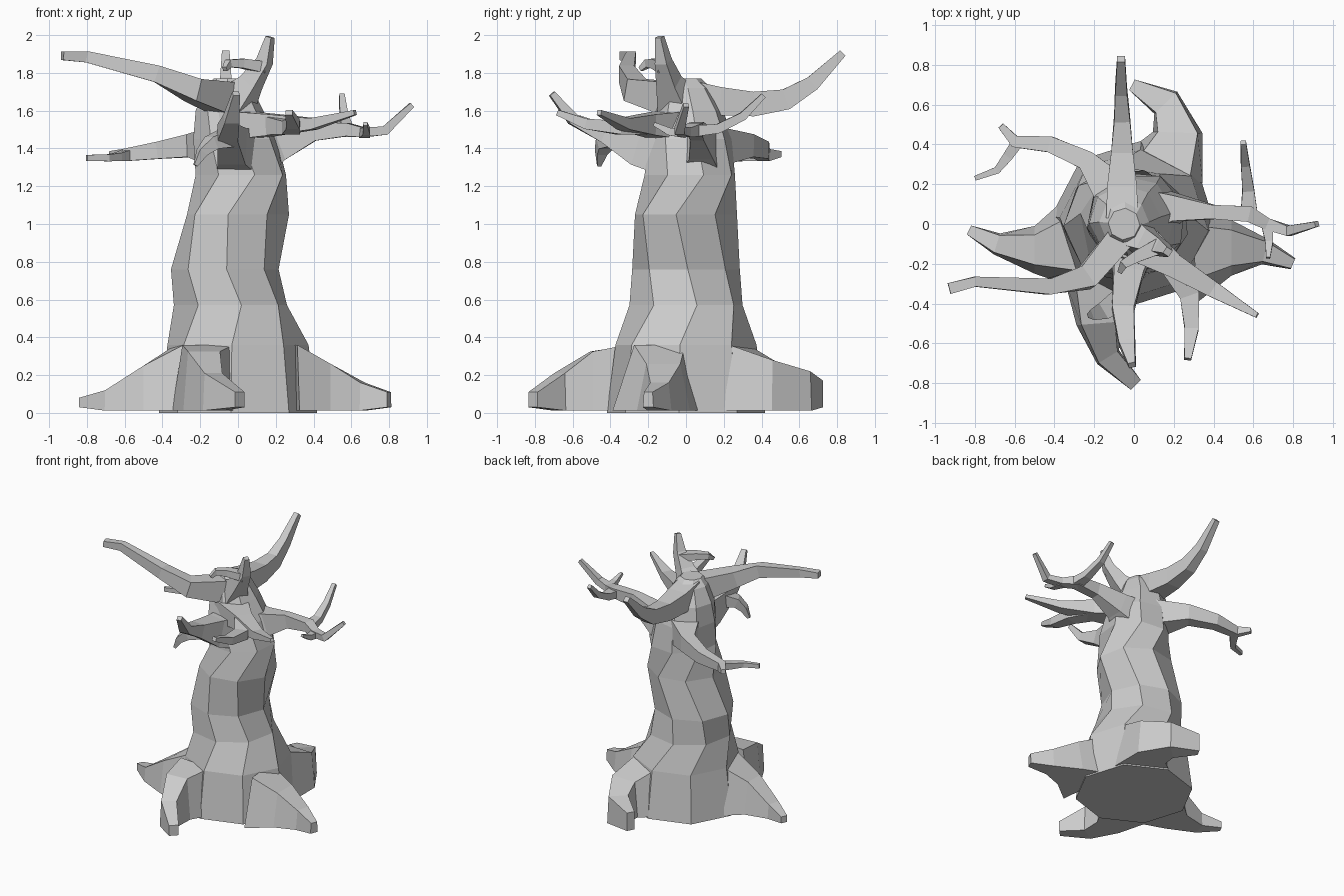
import bpy, bmesh
from math import cos, sin, radians
from mathutils import Vector


def loft(name, rings):
    """Skin a list of equal-sized vertex rings and cap both ends."""
    bm = bmesh.new()
    vs = [[bm.verts.new(p) for p in ring] for ring in rings]
    n = len(rings[0])
    for a, b in zip(vs, vs[1:]):
        for i in range(n):
            j = (i + 1) % n
            bm.faces.new((a[i], a[j], b[j], b[i]))
    bm.faces.new(vs[0][::-1])
    bm.faces.new(vs[-1])
    bmesh.ops.recalc_face_normals(bm, faces=bm.faces)
    me = bpy.data.meshes.new(name)
    bm.to_mesh(me)
    bm.free()
    ob = bpy.data.objects.new(name, me)
    bpy.context.collection.objects.link(ob)
    return ob


def tangents(pts):
    last = len(pts) - 1
    return [(pts[min(i + 1, last)] - pts[max(i - 1, 0)]).normalized() for i in range(last + 1)]


def branch(name, path, start_side=None):
    """Four-sided tapering limb; path points are (x, y, z, half width, half height)."""
    pts = [Vector(p[:3]) for p in path]
    rings, prev = [], None
    for p, t, spec in zip(pts, tangents(pts), path):
        side = Vector((t.y, -t.x, 0)).normalized()
        if prev and side.dot(prev) < 0:
            side = -side
        prev = side
        up = side.cross(t)
        w, h = spec[3], spec[4]
        rings.append([p + side * w * a + up * h * b for a, b in ((-1, -1), (1, -1), (1, 1), (-1, 1))])
    return loft(name, rings)


def root(name, path):
    """Flared root on the ground; path points are (x, y, top z, top width, bottom width)."""
    pts = [Vector((p[0], p[1], 0)) for p in path]
    rings = []
    for i, (p, t, spec) in enumerate(zip(pts, tangents(pts), path)):
        side = Vector((t.y, -t.x, 0))
        zb = 0.03 if i == len(path) - 1 else 0.012
        top, bot = side * spec[3] / 2, side * spec[4] / 2
        rings.append([p - bot + Vector((0, 0, zb)), p + bot + Vector((0, 0, zb)),
                      p + top + Vector((0, 0, spec[2])), p - top + Vector((0, 0, spec[2]))])
    return loft(name, rings)


# Twisting octagonal trunk: z, centre x, centre y, radius, twist angle
trunk = [(0.0, 0.0, 0.0, 0.42, 265), (0.36, 0.0, 0.0, 0.375, 265), (0.57, -0.04, 0.0, 0.305, 281),
         (0.76, -0.07, 0.0, 0.285, 272), (1.05, 0.0, 0.0, 0.275, 259), (1.26, 0.015, 0.02, 0.25, 287),
         (1.45, -0.015, 0.02, 0.225, 280), (1.6, -0.045, 0.02, 0.18, 275),
         (1.72, -0.05, 0.01, 0.125, 270), (1.77, -0.05, 0.0, 0.08, 265)]
loft("trunk", [[(cx + r * cos(radians(a + 45 * k)), cy + r * sin(radians(a + 45 * k)), z)
                for k in range(8)] for z, cx, cy, r, a in trunk])

# Four roots
root("left_root", [(-0.31, -0.10, 0.36, 0.27, 0.46), (-0.50, -0.13, 0.25, 0.15, 0.24),
                   (-0.69, -0.10, 0.12, 0.09, 0.11), (-0.83, -0.03, 0.08, 0.05, 0.05)])
root("front_root", [(-0.16, -0.30, 0.36, 0.27, 0.38), (-0.18, -0.50, 0.325, 0.17, 0.22),
                    (-0.13, -0.67, 0.21, 0.11, 0.13), (0.01, -0.81, 0.11, 0.07, 0.07)])
root("right_root", [(0.30, -0.14, 0.36, 0.27, 0.5), (0.49, -0.12, 0.26, 0.18, 0.28),
                    (0.66, -0.14, 0.16, 0.10, 0.13), (0.80, -0.20, 0.11, 0.05, 0.06)])
root("back_root", [(0.15, 0.28, 0.36, 0.28, 0.42), (0.22, 0.46, 0.28, 0.2, 0.25),
                   (0.16, 0.61, 0.22, 0.14, 0.16), (-0.01, 0.70, 0.17, 0.06, 0.06)])

# Long upper left branch
branch("upper_left_branch", [(-0.06, -0.06, 1.66, 0.07, 0.09), (-0.24, -0.27, 1.71, 0.06, 0.06),
                             (-0.43, -0.315, 1.795, 0.04, 0.045), (-0.80, -0.29, 1.885, 0.025, 0.03),
                             (-0.93, -0.325, 1.89, 0.028, 0.022)])
# Back branch sweeping up
branch("back_branch", [(-0.06, 0.02, 1.67, 0.08, 0.09), (-0.06, 0.18, 1.65, 0.075, 0.075),
                       (-0.06, 0.36, 1.635, 0.055, 0.065), (-0.06, 0.53, 1.66, 0.04, 0.055),
                       (-0.065, 0.67, 1.745, 0.03, 0.04), (-0.065, 0.83, 1.905, 0.02, 0.02)])
# Top horn with hooked twig
branch("top_horn", [(-0.02, -0.04, 1.64, 0.09, 0.09), (0.07, -0.09, 1.75, 0.055, 0.05),
                    (0.14, -0.12, 1.86, 0.035, 0.035), (0.17, -0.14, 1.99, 0.018, 0.018)])
branch("top_horn_twig", [(0.13, -0.11, 1.83, 0.04, 0.03), (0.02, -0.16, 1.85, 0.03, 0.025),
                         (-0.05, -0.2, 1.85, 0.022, 0.02), (-0.07, -0.24, 1.82, 0.012, 0.012)])
# Right branch with two twigs
branch("right_branch", [(0.06, 0.06, 1.36, 0.13, 0.13), (0.22, 0.08, 1.42, 0.065, 0.085),
                        (0.40, 0.06, 1.49, 0.035, 0.05), (0.58, 0.05, 1.5, 0.04, 0.035),
                        (0.67, 0.0, 1.485, 0.03, 0.025), (0.78, -0.035, 1.495, 0.025, 0.025),
                        (0.92, 0.0, 1.63, 0.014, 0.014)])
branch("right_twig_back", [(0.58, 0.03, 1.49, 0.045, 0.03), (0.575, 0.17, 1.505, 0.03, 0.025),
                           (0.56, 0.30, 1.57, 0.022, 0.022), (0.55, 0.41, 1.68, 0.014, 0.014)])
branch("right_twig_front", [(0.67, 0.0, 1.48, 0.03, 0.025), (0.68, -0.09, 1.49, 0.02, 0.02),
                            (0.675, -0.17, 1.53, 0.01, 0.01)])
# Forked front right branch
branch("front_right_branch", [(-0.03, -0.05, 1.52, 0.12, 0.08), (0.2, -0.21, 1.525, 0.06, 0.055),
                              (0.4, -0.33, 1.53, 0.04, 0.03), (0.62, -0.46, 1.59, 0.013, 0.013)])
branch("front_right_fork", [(0.17, -0.18, 1.525, 0.06, 0.05), (0.28, -0.36, 1.51, 0.05, 0.035),
                            (0.29, -0.53, 1.53, 0.035, 0.028), (0.27, -0.68, 1.59, 0.018, 0.015)])
# Forked front branch
branch("front_branch", [(0.0, -0.1, 1.38, 0.11, 0.12), (-0.03, -0.25, 1.41, 0.075, 0.1),
                        (-0.055, -0.43, 1.48, 0.055, 0.05), (-0.035, -0.6, 1.555, 0.04, 0.03),
                        (-0.01, -0.71, 1.69, 0.018, 0.016)])
branch("front_fork", [(-0.04, -0.36, 1.46, 0.06, 0.05), (-0.14, -0.43, 1.43, 0.045, 0.035),
                      (-0.19, -0.45, 1.38, 0.028, 0.025), (-0.225, -0.46, 1.31, 0.01, 0.01)])
# Forked back left branch
branch("back_left_branch", [(-0.08, 0.13, 1.41, 0.11, 0.1), (-0.24, 0.32, 1.415, 0.05, 0.06),
                            (-0.42, 0.40, 1.39, 0.04, 0.045), (-0.6, 0.415, 1.365, 0.03, 0.032),
                            (-0.67, 0.495, 1.37, 0.016, 0.016)])
branch("back_left_fork", [(-0.58, 0.42, 1.365, 0.03, 0.03), (-0.635, 0.34, 1.355, 0.025, 0.022),
                          (-0.69, 0.27, 1.35, 0.018, 0.018), (-0.8, 0.23, 1.35, 0.012, 0.016)])
